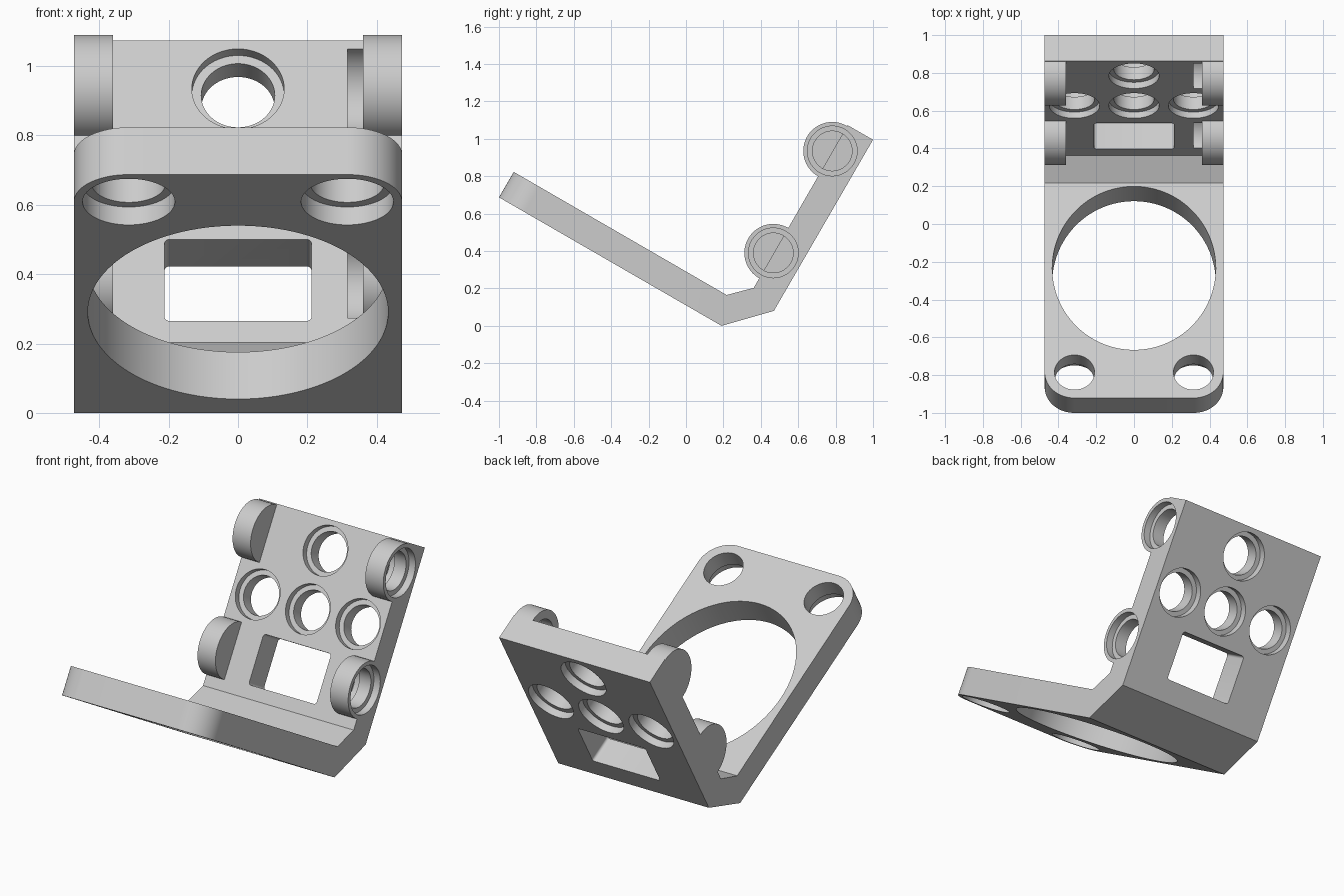
import bpy, bmesh, math
from mathutils import Matrix, Vector

cube = bpy.data.objects.get("Cube")
if cube:
    bpy.data.objects.remove(cube, do_unlink=True)

HALF_W, THICK = 0.473, 0.157
HOLE_R, SEAT_R, RING_R = 0.106, 0.133, 0.155
SIN, COS = 0.5, math.sqrt(3) / 2
ARM_N = Vector((0, SIN, COS))       # outward normal of the arm's upper face
PLATE_N = Vector((0, -COS, SIN))    # outward normal of the plate's front face
X = Vector((1, 0, 0))
RINGS = [(0.782, 0.935), (0.467, 0.39)]

grey = bpy.data.materials.new("light_grey")
grey.use_nodes = True
grey.diffuse_color = (0.6, 0.6, 0.6, 1)
grey.node_tree.nodes["Principled BSDF"].inputs["Base Color"].default_value = grey.diffuse_color


def make_object(name, bm):
    bmesh.ops.recalc_face_normals(bm, faces=bm.faces)
    mesh = bpy.data.meshes.new(name)
    bm.to_mesh(mesh)
    bm.free()
    mesh.materials.append(grey)
    obj = bpy.data.objects.new(name, mesh)
    bpy.context.collection.objects.link(obj)
    return obj


def frame(axis, side, centre):
    """Matrix whose z follows axis and whose x follows side."""
    m = Matrix((side, axis.cross(side), axis)).transposed().to_4x4()
    m.translation = centre
    return m


def cylinder(name, start, axis, length, radius, stretch=1.0):
    side = Vector((0, 1, 0)) if abs(axis.x) > 0.5 else X
    bm = bmesh.new()
    bmesh.ops.create_cone(bm, cap_ends=True, segments=96, radius1=radius, radius2=radius, depth=length)
    bm.transform(frame(axis, side, start + axis * length / 2) @ Matrix.Diagonal((1, stretch, 1, 1)))
    return make_object(name, bm)


# Bent bracket: side profile extruded across the width
profile = [(-1, 0.687), (0.19, 0), (0.47, 0.08), (1, 0.995),
           (0.864, 1.073), (0.362, 0.203), (0.217, 0.165), (-0.921, 0.823)]
bm = bmesh.new()
face = bm.faces.new([bm.verts.new((-HALF_W, y, z)) for y, z in profile])
extruded = bmesh.ops.extrude_face_region(bm, geom=[face])
bmesh.ops.translate(bm, vec=X * HALF_W * 2,
                    verts=[v for v in extruded["geom"] if isinstance(v, bmesh.types.BMVert)])
# Rounded front corners of the arm
corners = [e for e in bm.edges if all(v.co.y < -0.9 for v in e.verts)
           and abs(e.verts[0].co.x - e.verts[1].co.x) < 0.01]
bmesh.ops.bevel(bm, geom=corners, offset=THICK, segments=20, profile=0.5, affect='EDGES')
bracket = make_object("hinge_bracket", bm)


def combine(tool, operation):
    mod = bracket.modifiers.new(tool.name, 'BOOLEAN')
    mod.operation, mod.solver, mod.object = operation, 'EXACT', tool
    with bpy.context.temp_override(object=bracket, active_object=bracket):
        bpy.ops.object.modifier_apply(modifier=mod.name)
    bpy.data.objects.remove(tool, do_unlink=True)


def cut(*args):
    combine(cylinder("cutter", *args), 'DIFFERENCE')


# Side rings
for y, z in RINGS:
    for s in (-1, 1):
        combine(cylinder("side_ring", Vector((s * 0.36, y, z)), X * s, HALF_W - 0.36, RING_R), 'UNION')

# Ring bores: inner pocket in the plate, through hole, outer seat
for y, z in RINGS:
    for s in (-1, 1):
        for start, length, radius in ((0.316, 0.044, SEAT_R), (0.33, 0.3, HOLE_R), (0.433, 0.2, SEAT_R)):
            cut(Vector((s * start, y, z)), X * s, length, radius)

# Plate holes, seated on both faces
top, low = (Vector((0, *r)) for r in RINGS)
middle = (top + low) / 2
for centre in (top, middle, middle - X * 0.315, middle + X * 0.315):
    for depth, length, radius in ((0.3, 0.5, HOLE_R), (0.04, 0.2, SEAT_R), (0.317, 0.2, SEAT_R)):
        cut(centre - PLATE_N * depth, PLATE_N, length, radius)

# Rounded rectangular window in the plate
bm = bmesh.new()
bmesh.ops.create_cube(bm, size=1)
bm.transform(Matrix.Diagonal((0.424, 0.272, 0.6, 1)))
upright = [e for e in bm.edges if abs(e.verts[0].co.z - e.verts[1].co.z) > 0.1]
bmesh.ops.bevel(bm, geom=upright, offset=0.015, segments=5, profile=0.5, affect='EDGES')
bm.transform(frame(PLATE_N, X, Vector((0, 0.465, 0.383))))
combine(make_object("window_cutter", bm), 'DIFFERENCE')

# Large oval opening in the arm
cut(Vector((0, -0.312, 0.29)) - ARM_N * 0.1, ARM_N, 0.4, 0.433, 1 / COS)

# Front arm holes, seated from below
for s in (-1, 1):
    base = Vector((s * 0.315, -0.864, 0.608))
    cut(base - ARM_N * 0.1, ARM_N, 0.4, HOLE_R)
    cut(base - ARM_N * 0.1, ARM_N, 0.16, SEAT_R)

# Smooth the curved walls, keep the edges sharp
bpy.ops.object.select_all(action='DESELECT')
bracket.select_set(True)
bpy.context.view_layer.objects.active = bracket
bpy.ops.object.shade_smooth_by_angle(angle=math.radians(25))
